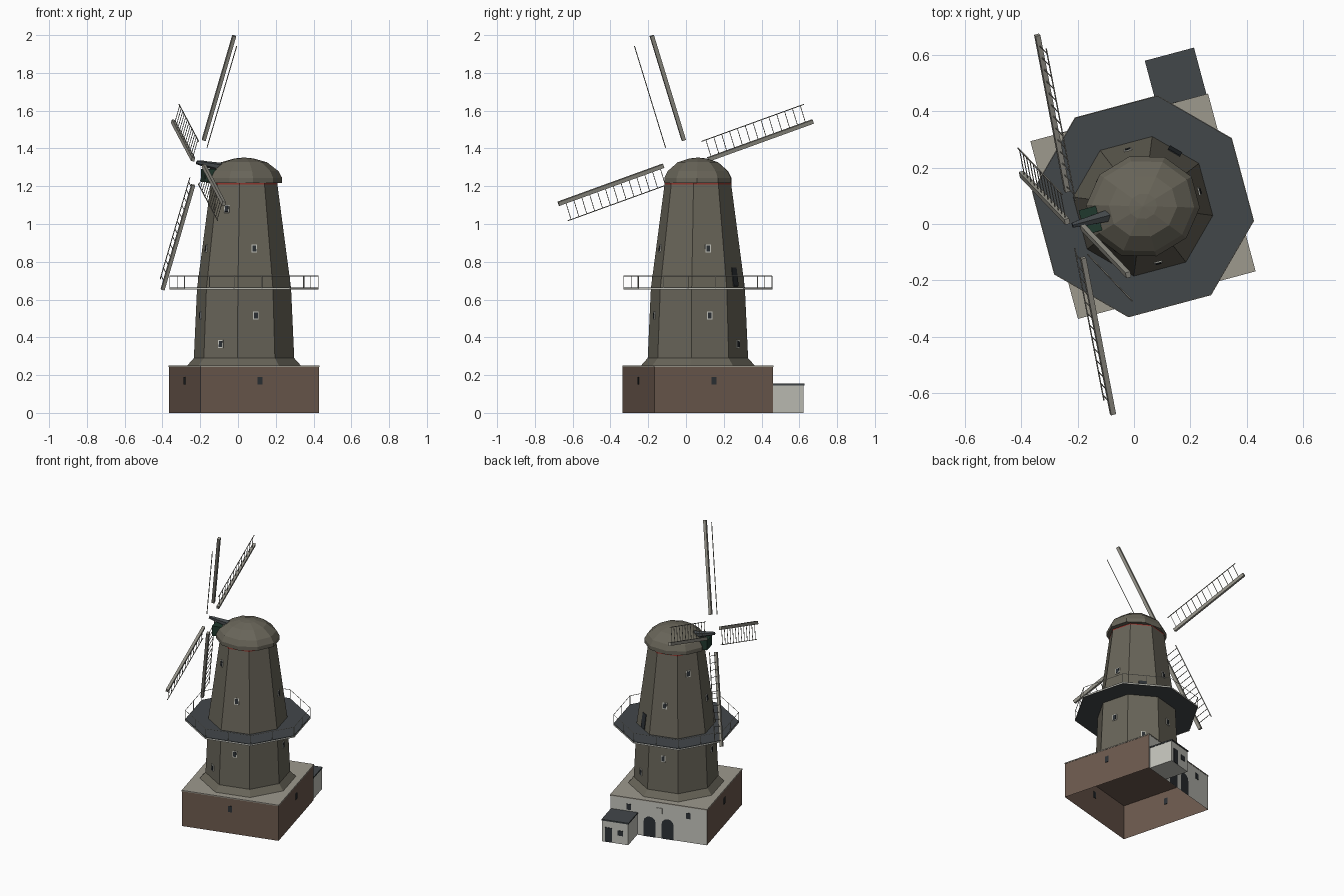
import bpy, bmesh
from math import pi, cos, sin, atan2, radians
from mathutils import Matrix, Vector

if "Cube" in bpy.data.objects:
    bpy.data.objects.remove(bpy.data.objects["Cube"])

# The whole mill stands turned 15 degrees about its own centre
FRAME = Matrix.Translation((0.032, 0.063, 0)) @ Matrix.Rotation(radians(15), 4, 'Z')
T = Matrix.Translation


def R(deg, axis):
    return Matrix.Rotation(radians(deg), 4, axis)


def material(name, r, g, b):
    m = bpy.data.materials.new(name)
    m.diffuse_color = (r, g, b, 1)
    m.use_nodes = True
    m.node_tree.nodes["Principled BSDF"].inputs["Base Color"].default_value = m.diffuse_color
    return m


THATCH = material("thatch", .14, .13, .10)
BRICK = material("brick", .15, .10, .075)
STONE = material("stone", .34, .32, .27)
PALE = material("pale_plaster", .55, .55, .50)
SLATE = material("slate", .055, .063, .068)
DARK = material("dark_pane", .025, .03, .035)
GREEN = material("green_paint", .014, .04, .027)
RED = material("red_paint", .30, .04, .03)
WOOD = material("grey_wood", .30, .29, .25)


def finish(name, bm, *mats):
    bmesh.ops.recalc_face_normals(bm, faces=bm.faces)
    me = bpy.data.meshes.new(name)
    bm.to_mesh(me)
    bm.free()
    for m in mats:
        me.materials.append(m)
    ob = bpy.data.objects.new(name, me)
    bpy.context.collection.objects.link(ob)
    ob.matrix_world = FRAME
    return ob


def box(bm, lo, hi, M=Matrix.Identity(4)):
    lo, hi = Vector(lo), Vector(hi)
    S = Matrix.Diagonal((*(hi - lo), 1))
    return bmesh.ops.create_cube(bm, size=1, matrix=M @ T((lo + hi) / 2) @ S)['verts']


def rod(bm, a, b, r, r2=None, n=4):
    a, b = Vector(a), Vector(b)
    d = b - a
    M = T((a + b) / 2) @ d.to_track_quat('Z', 'Y').to_matrix().to_4x4()
    bmesh.ops.create_cone(bm, segments=n, radius1=r, radius2=r if r2 is None else r2,
                          depth=d.length, cap_ends=True, matrix=M)


def lathe(bm, profile, n, sx=1, sy=1):
    rings = []
    for r, z in profile:
        rings.append([bm.verts.new((r * sx * cos((k + .5) * 2 * pi / n),
                                    r * sy * sin((k + .5) * 2 * pi / n), z)) for k in range(n)])
    for a, b in zip(rings, rings[1:]):
        for k in range(n):
            bm.faces.new((a[k], a[(k + 1) % n], b[(k + 1) % n], b[k]))
    return rings


# Square brick base, open below, with one plastered wall at the back
H = .325
bm = bmesh.new()
box(bm, (-H, -H, 0), (H, H, .243))
bm.normal_update()
bmesh.ops.delete(bm, geom=[f for f in bm.faces if f.normal.z < -.5], context='FACES_ONLY')
for f in bm.faces:
    f.material_index = 1 if f.calc_center_median().y > H - .01 else 0
finish("base_walls", bm, BRICK, PALE)
bm = bmesh.new()
box(bm, (-H - .002, -H - .002, .243), (H + .002, H + .002, .25))
finish("base_roof", bm, STONE)

# Annexe at the back
bm = bmesh.new()
box(bm, (.143, H, 0), (.318, .494, .146))
finish("annexe_walls", bm, PALE)
bm = bmesh.new()
box(bm, (.140, H, .146), (.321, .498, .155))
finish("annexe_roof", bm, SLATE)

# Octagonal tower with flared skirt
TOWER = [(.304, .25), (.268, .29), (.251, .66), (.176, 1.225)]
bm = bmesh.new()
rings = lathe(bm, TOWER, 8)
bm.faces.new(rings[-1])
finish("tower", bm, THATCH)
bm = bmesh.new()
lathe(bm, [(.179, 1.208), (.179, 1.216)], 8)
finish("red_band", bm, RED)

# Faceted cap, longer along the sail axle
bm = bmesh.new()
rings = lathe(bm, [(1, 1.217), (1, 1.243), (.9, 1.28), (.6, 1.327), (.25, 1.347)], 10, .204, .184)
bm.faces.new(rings[0])
tip = bm.verts.new((0, 0, 1.352))
for k in range(10):
    bm.faces.new((rings[-1][k], rings[-1][(k + 1) % 10], tip))
bmesh.ops.triangulate(bm, faces=[f for f in bm.faces if f.calc_center_median().z > 1.25])
finish("cap", bm, THATCH)

# Octagonal gallery with pale edge
DECK = .396
bm = bmesh.new()
a, b = lathe(bm, [(DECK, .656), (DECK, .665)], 8)
bm.faces.new(a)
bm.faces.new(b)
finish("gallery_deck", bm, SLATE)
bm = bmesh.new()
lathe(bm, [(DECK + .002, .653), (DECK + .002, .662)], 8)
finish("gallery_edge", bm, PALE)

# Gallery railing
bm = bmesh.new()
corner = [Vector((DECK * cos((k + .5) * pi / 4), DECK * sin((k + .5) * pi / 4), 0)) for k in range(8)]
for k in range(8):
    p, q = corner[k], corner[(k + 1) % 8]
    up = Vector((0, 0, .725))
    rod(bm, p + up, q + up, .002)
    for s in (p, (p + q) / 2):
        rod(bm, s + Vector((0, 0, .66)), s + up, .002)
finish("gallery_railing", bm, PALE)


# Windows and doors, laid on tower or base faces
def tower_face(angle, z):
    for (r0, z0), (r1, z1) in zip(TOWER, TOWER[1:]):
        if z0 <= z <= z1:
            r = r0 + (r1 - r0) * (z - z0) / (z1 - z0)
            lean = atan2(r1 - r0, z1 - z0)
            return R(angle, 'Z') @ T((r * cos(pi / 8), 0, z)) @ Matrix.Rotation(lean, 4, 'Y')


def wall(angle, side, z, dist=H):
    return R(angle, 'Z') @ T((dist, side, z))


frames, panes = bmesh.new(), bmesh.new()


def panel(bm, M, w, h, depth):
    box(bm, (-.004, -w / 2, -h / 2), (depth, w / 2, h / 2), M)


spots = [(f, z) for f in (0, 90, 180, -90) for z in (.515, .87)]
spots += [(45, .365), (-135, .365), (-135, 1.08), (135, 1.08)]
for f, z in spots:
    M = tower_face(f, z)
    panel(frames, M, .030, .042, .004)
    panel(panes, M, .020, .032, .006)
panel(panes, tower_face(45, .72), .05, .10, .004)            # gallery door
for f in (0, 180, -90):
    panel(panes, wall(f, 0, .17), .026, .042, .003)
for s in (-.2, .2):
    panel(panes, wall(90, s, .185), .03, .04, .003)
panel(frames, wall(90, 0, .19), .05, .04, .004)              # blank plaque
panel(panes, wall(90, -.275, .052, .494), .045, .10, .003)   # annexe door
panel(panes, wall(90, -.195, .075, .494), .035, .035, .003)  # annexe window
for s in (-.06, .062):                                       # arched doors
    M = wall(90, s, 0)
    pts = [(-.041, 0), (.041, 0)] + [(.041 * cos(i * pi / 6), .10 + .041 * sin(i * pi / 6)) for i in range(7)]
    panes.faces.new([panes.verts.new(M @ Vector((.003, y, z))) for y, z in pts])
finish("window_frames", frames, PALE)
finish("window_panes_and_doors", panes, DARK)

# Axle, hub and green gable board
HUB = T((-.25, 0, 1.325)) @ R(11.5, 'Y') @ R(20, 'X')
bm = bmesh.new()
rod(bm, HUB @ Vector((.16, 0, 0)), HUB @ Vector((.02, 0, 0)), .028, .014, 6)
rod(bm, HUB @ Vector((.03, 0, 0)), HUB @ Vector((-.01, 0, 0)), .016, .010, 6)
finish("axle", bm, SLATE)
bm = bmesh.new()
box(bm, (-.225, -.045, 1.222), (-.16, .045, 1.29))
finish("gable_board", bm, GREEN)

# Four sails: spar, outer rail and slats (the upright one has no slats)
for k, name in enumerate(("upper", "front", "lower", "back")):
    M = HUB @ R(90 * k, 'X')
    bm = bmesh.new()
    box(bm, (-.009, .015, .12), (.009, .036, .72), M)
    finish("sail_spar_" + name, bm, WOOD)
    bm = bmesh.new()
    box(bm, (-.002, -.082, .115), (.002, -.078, .70), M)
    if k:
        for i in range(13):
            z = .14 + i * .045
            box(bm, (-.0015, -.08, z - .0015), (.0015, .02, z + .0015), M)
    finish("sail_lattice_" + name, bm, WOOD)
